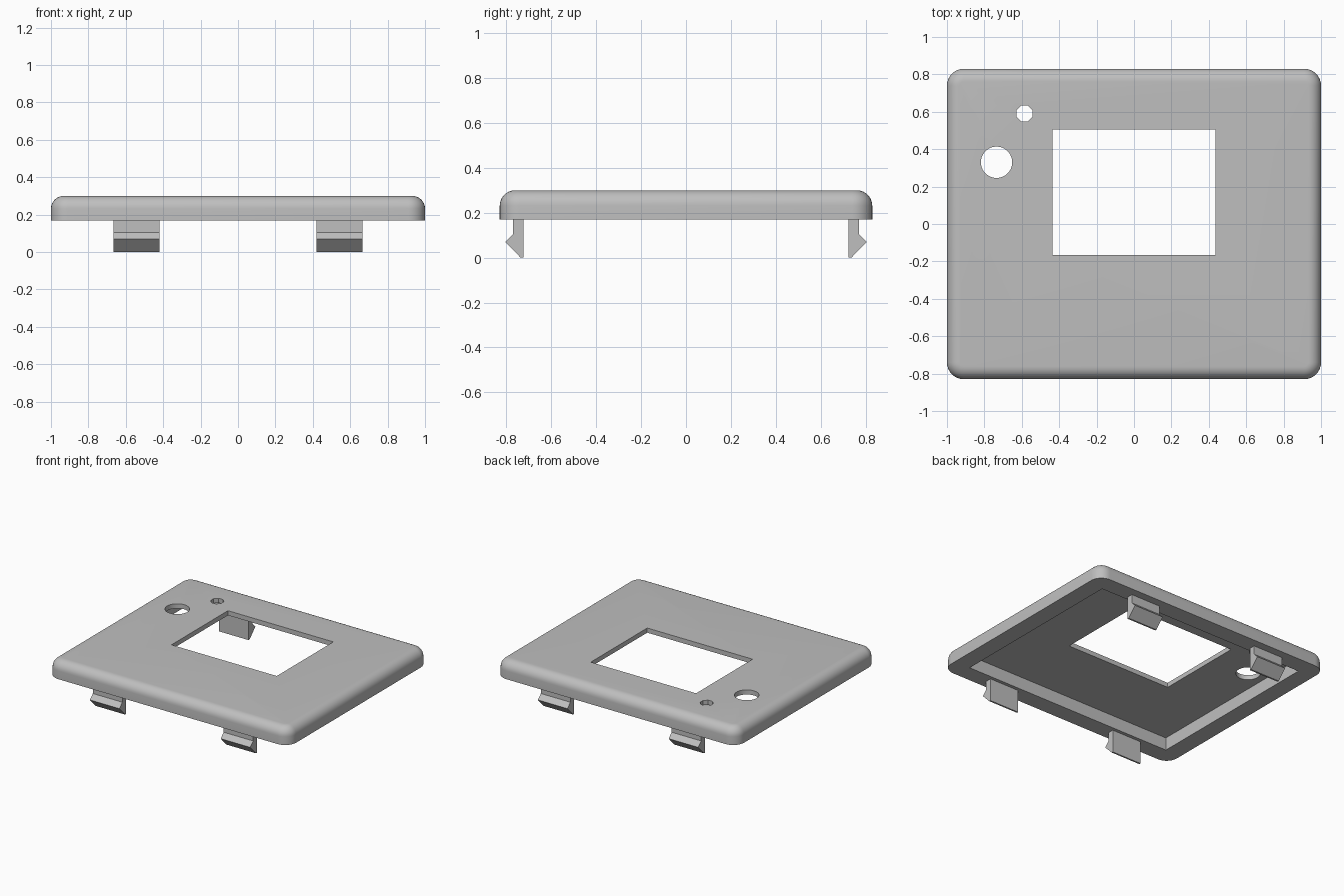
import bpy, bmesh, math
from mathutils import Matrix, Vector

cube = bpy.data.objects.get("Cube")
if cube:
    bpy.data.objects.remove(cube, do_unlink=True)

grey = bpy.data.materials.new("plastic_grey")
grey.use_nodes = True
colour = (0.52, 0.52, 0.52, 1)
grey.diffuse_color = colour
grey.node_tree.nodes["Principled BSDF"].inputs["Base Color"].default_value = colour

BASE, TOP = 0.17, 0.30
HALF_X, HALF_Y = 1.0, 0.83
RIM, CEILING = 0.13, 0.265


def add_object(name, bm):
    bmesh.ops.recalc_face_normals(bm, faces=bm.faces)
    mesh = bpy.data.meshes.new(name)
    bm.to_mesh(mesh)
    bm.free()
    mesh.materials.append(grey)
    obj = bpy.data.objects.new(name, mesh)
    bpy.context.collection.objects.link(obj)
    return obj


def box(x0, x1, y0, y1, z0, z1):
    bm = bmesh.new()
    centre = Vector((x0 + x1, y0 + y1, z0 + z1)) / 2
    size = Matrix.Diagonal((x1 - x0, y1 - y0, z1 - z0, 1))
    bmesh.ops.create_cube(bm, size=1, matrix=Matrix.Translation(centre) @ size)
    return bm


def drill(x, y, radius, sides):
    bm = bmesh.new()
    place = Matrix.Translation((x, y, TOP)) @ Matrix.Rotation(math.pi / sides, 4, "Z")
    bmesh.ops.create_cone(bm, cap_ends=True, segments=sides, radius1=radius,
                          radius2=radius, depth=0.3, matrix=place)
    return bm


def cut(target, bm):
    cutter = add_object("cutter", bm)
    cutter.hide_render = True
    mod = target.modifiers.new("cut", "BOOLEAN")
    mod.operation = "DIFFERENCE"
    mod.solver = "EXACT"
    mod.object = cutter
    bpy.context.view_layer.objects.active = target
    bpy.ops.object.modifier_apply(modifier=mod.name)
    bpy.data.objects.remove(cutter, do_unlink=True)


# Cover plate: rounded corners first, then a rounded top edge
bm = box(-HALF_X, HALF_X, -HALF_Y, HALF_Y, BASE, TOP)
uprights = [e for e in bm.edges if abs(e.verts[0].co.z - e.verts[1].co.z) > 0.01]
bmesh.ops.bevel(bm, geom=uprights, offset=0.09, segments=8, profile=0.5, affect="EDGES")
top_edges = [e for e in bm.edges if all(v.co.z > TOP - 0.001 for v in e.verts)]
bmesh.ops.bevel(bm, geom=top_edges, offset=0.068, segments=8, profile=0.5, affect="EDGES")
plate = add_object("cover_plate", bm)

# Hollow underside, window and two round holes
cut(plate, box(RIM - HALF_X, HALF_X - RIM, RIM - HALF_Y, HALF_Y - RIM, 0.1, CEILING))
cut(plate, box(-0.437, 0.437, -0.165, 0.505, 0.2, 0.4))
cut(plate, drill(-0.735, 0.33, 0.084, 32))
cut(plate, drill(-0.585, 0.59, 0.046, 8))

bpy.ops.object.select_all(action="DESELECT")
plate.select_set(True)
bpy.context.view_layer.objects.active = plate
bpy.ops.object.shade_smooth_by_angle(angle=math.radians(30))

# Snap clips: barbed profile (y, z) extruded along x, two on each long side
PROFILE = [(0.725, BASE + 0.01), (0.77, BASE + 0.01), (0.77, 0.105),
           (0.805, 0.07), (0.737, 0), (0.725, 0)]
for end, side_y in (("front", -1), ("back", 1)):
    for hand, side_x in (("right", -1), ("left", 1)):
        bm = bmesh.new()
        face = bm.faces.new([bm.verts.new((side_x * 0.42, side_y * y, z)) for y, z in PROFILE])
        grown = bmesh.ops.extrude_face_region(bm, geom=[face])["geom"]
        moved = [g for g in grown if isinstance(g, bmesh.types.BMVert)]
        bmesh.ops.translate(bm, verts=moved, vec=(side_x * 0.245, 0, 0))
        add_object(f"{end}_{hand}_clip", bm)
